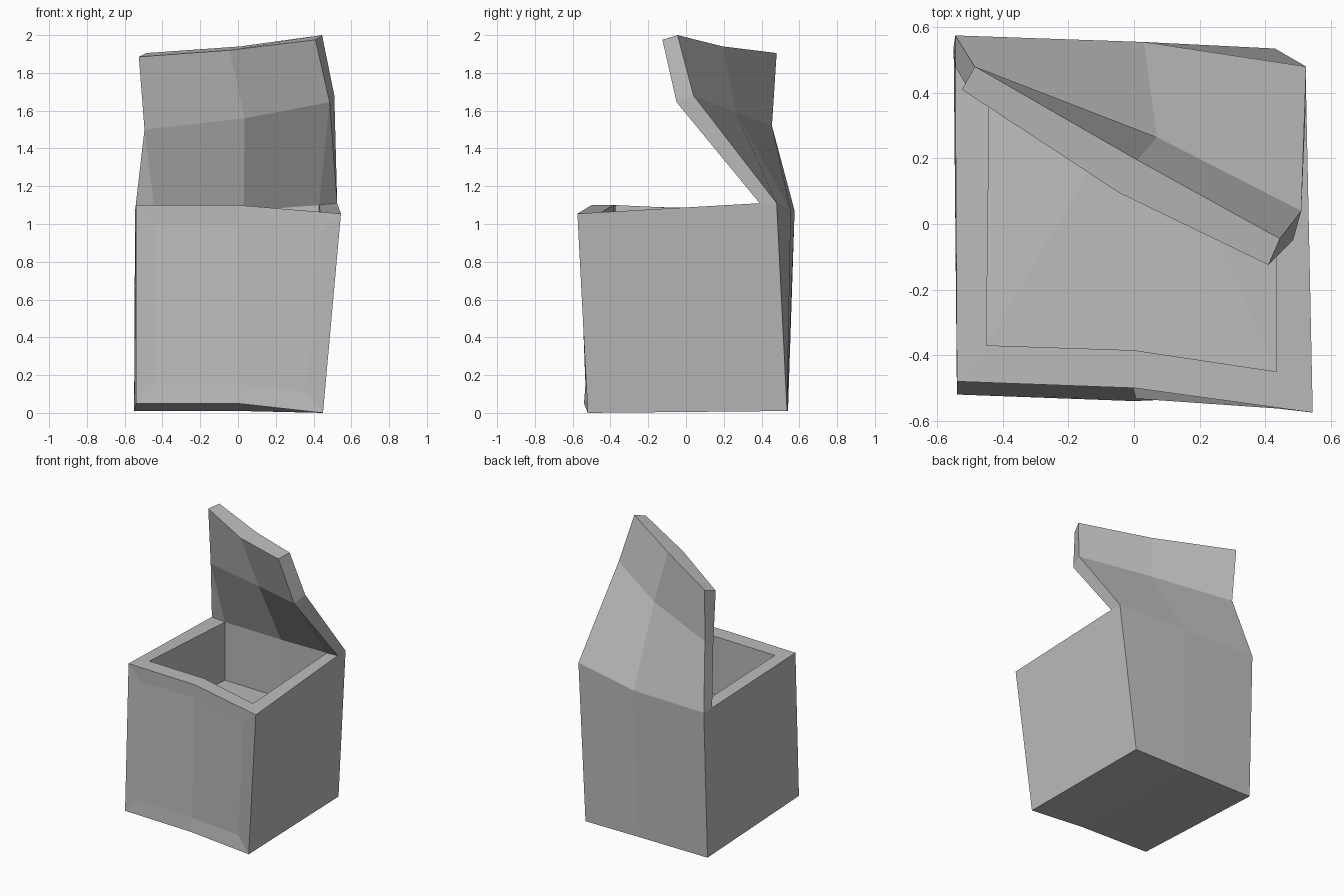
import bpy
import bmesh
from mathutils import Vector

default_cube = bpy.data.objects.get("Cube")
if default_cube:
    bpy.data.objects.remove(default_cube, do_unlink=True)

# One plain grey for the whole model
grey = bpy.data.materials.new("plain_grey")
grey.use_nodes = True
grey.diffuse_color = (0.5, 0.5, 0.5, 1)
grey.node_tree.nodes["Principled BSDF"].inputs["Base Color"].default_value = grey.diffuse_color

# Crooked cross-section lines, each running right side (-x), middle, left side (+x)
LINES = {
    "front_bottom": [(-.54, -.52, .05), (0, -.54, .05), (.45, -.52, 0)],
    "front_top": [(-.54, -.48, 1.1), (0, -.5, 1.1), (.545, -.575, 1.055)],
    "rim_front": [(-.45, -.37, 1.1), (0, -.385, 1.1), (.435, -.45, 1.06)],
    "rim_back": [(-.44, .48, 1.06), (.03, .45, 1.07), (.43, .4, 1.1)],
    "fold_front": [(-.495, .395, 1.5), (.035, .185, 1.56), (.485, -.05, 1.645)],
    "lip_front": [(-.525, .41, 1.885), (-.045, .095, 1.92), (.41, -.125, 1.975)],
    "lip_back": [(-.485, .48, 1.905), (.01, .195, 1.94), (.445, -.045, 2)],
    "fold_back": [(-.47, .455, 1.52), (.07, .265, 1.59), (.51, .04, 1.68)],
    "hinge_back": [(-.545, .575, 1.07), (.03, .555, 1.07), (.525, .48, 1.11)],
    "back_bottom": [(-.55, .54, .01), (.01, .535, .01), (.43, .535, .01)],
}
HINGE_ENDS = [(-.545, .48, 1.07), (.525, .39, 1.11)]
CAVITY_DEPTH = Vector((0, 0, .42))

bm = bmesh.new()
line = {name: [bm.verts.new(p) for p in points] for name, points in LINES.items()}
for end in ("front", "back"):
    line["floor_" + end] = [bm.verts.new(v.co - CAVITY_DEPTH) for v in line["rim_" + end]]
hinge_ends = [bm.verts.new(p) for p in HINGE_ENDS]


def band(lower, upper):
    """Join two lines with a pair of faces."""
    a, b = line[lower], line[upper]
    return [bm.faces.new((a[i], a[i + 1], b[i + 1], b[i])) for i in range(2)]


# Underside, front wall, rim, cavity front and back, leaning back panel
front_wall = band("front_bottom", "front_top")
band("front_top", "rim_front")
band("rim_front", "floor_front")
band("floor_back", "rim_back")
path = ["rim_back", "fold_front", "lip_front", "lip_back", "fold_back",
        "hinge_back", "back_bottom", "front_bottom"]
for lower, upper in zip(path, path[1:]):
    band(lower, upper)

# Cavity floor, fanned from the middle of its back edge
front, back = line["floor_front"], line["floor_back"]
bm.faces.new((back[1], back[0], front[0]))
bm.faces.new((back[1], *front))
bm.faces.new((back[1], front[2], back[2]))

# Outer sides, side rims, cavity sides and panel ends
for side, hinge in zip((0, 2), hinge_ends):
    at = {name: verts[side] for name, verts in line.items()}
    for names in (
        ("front_bottom", "front_top", "hinge", "hinge_back", "back_bottom"),
        ("front_top", "rim_front", "rim_back", "hinge"),
        ("rim_front", "floor_front", "floor_back", "rim_back"),
        ("hinge", "rim_back", "fold_front"),
        ("hinge", "fold_front", "fold_back", "hinge_back"),
        ("fold_front", "lip_front", "lip_back", "fold_back"),
    ):
        bm.faces.new([hinge if n == "hinge" else at[n] for n in names])

# Shallow sunken panel on the front wall
bmesh.ops.recalc_face_normals(bm, faces=bm.faces[:])
bmesh.ops.inset_region(bm, faces=front_wall, thickness=.1, depth=-.006, use_even_offset=True)

mesh = bpy.data.meshes.new("open_box_with_back_panel")
bm.to_mesh(mesh)
bm.free()
mesh.materials.append(grey)
box = bpy.data.objects.new("open_box_with_back_panel", mesh)
bpy.context.collection.objects.link(box)
